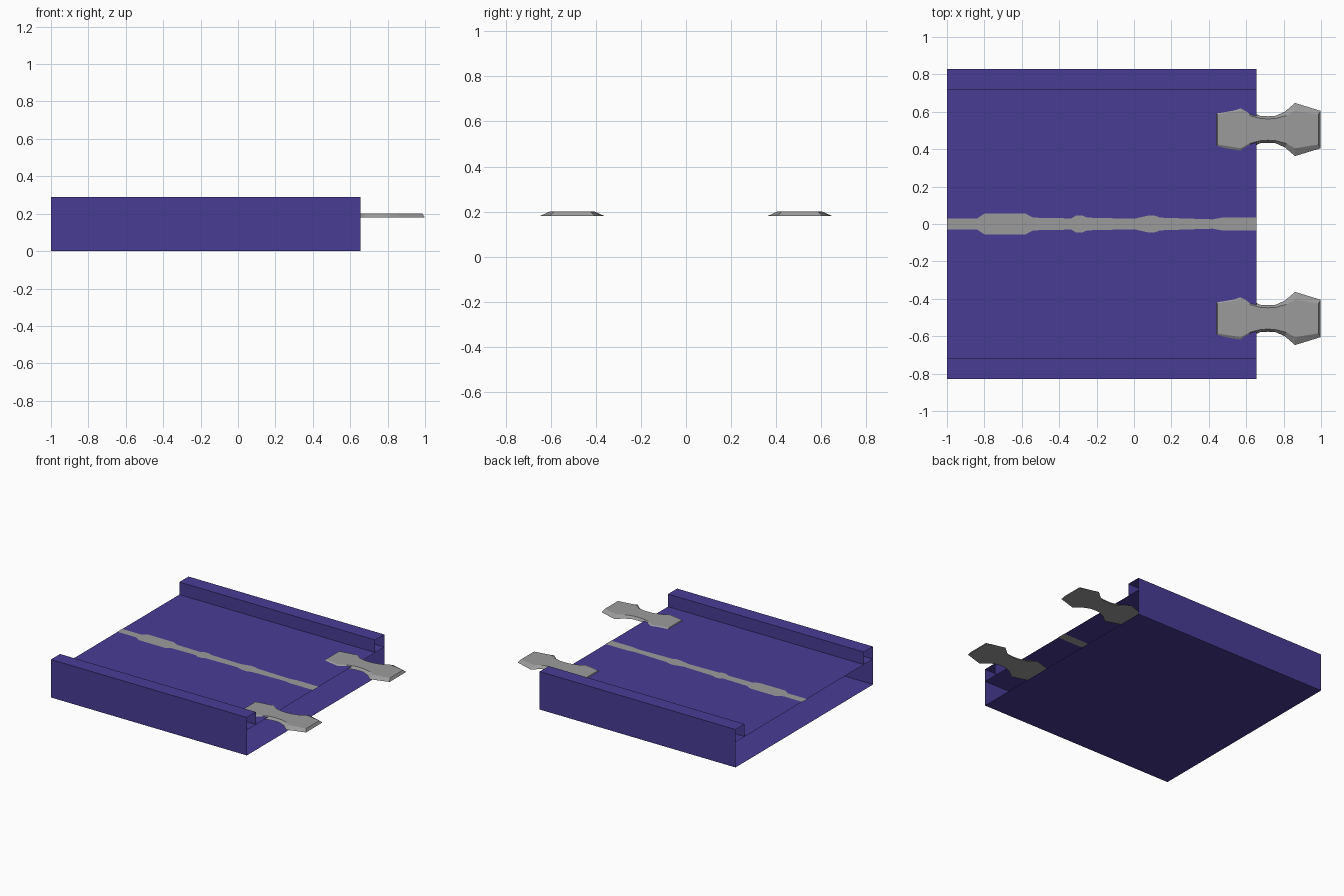
import bpy, bmesh

if "Cube" in bpy.data.objects:
    bpy.data.objects.remove(bpy.data.objects["Cube"])

X0, X1 = -1.0, 0.656      # length of the section
DECK = 0.194              # height of the deck


def material(name, rgb):
    m = bpy.data.materials.new(name)
    m.diffuse_color = (*rgb, 1)
    m.use_nodes = True
    m.node_tree.nodes["Principled BSDF"].inputs["Base Color"].default_value = m.diffuse_color
    return m


purple = material("purple plastic", (0.065, 0.045, 0.30))
grey = material("grey plastic", (0.33, 0.33, 0.33))


def make(name, verts, faces, mat):
    me = bpy.data.meshes.new(name)
    me.from_pydata(verts, [], faces)
    me.materials.append(mat)
    ob = bpy.data.objects.new(name, me)
    bpy.context.collection.objects.link(ob)
    return ob


def extrude_x(name, profile, closed=False):
    """Sweep a (y, z) profile along the section as an open-ended shell."""
    n = len(profile)
    verts = [(x, y, z) for x in (X0, X1) for y, z in profile]
    faces = [(i, i + n, (i + 1) % n + n, (i + 1) % n)
             for i in range(n if closed else n - 1)]
    return make(name, verts, faces, purple)


# Base tray: bottom, outer walls, rims and inner walls
W, R, H = 0.83, 0.72, 0.29
extrude_x("tray_shell", [(R, DECK), (R, H), (W, H), (W, 0),
                         (-W, 0), (-W, H), (-R, H), (-R, DECK)])

# Deck reaching under the rims to the outer walls
extrude_x("deck", [(-W, DECK), (W, DECK)])

# Centre stripe: (x, half width), visible from above and below the deck
stripe = [(X0, .029), (-.84, .029), (-.80, .056), (-.58, .056), (-.54, .034),
          (-.335, .03), (-.31, .045), (-.275, .045), (-.25, .034), (.0, .028),
          (.075, .045), (.11, .045), (.14, .034), (.42, .025), (.47, .034), (X1, .034)]
n = len(stripe)
for label, z in (("upper", DECK + 0.002), ("lower", DECK - 0.002)):
    make("centre_stripe_" + label,
         [(x, s * w, z) for s in (-1, 1) for x, w in stripe],
         [(i, i + 1, i + 1 + n, i + n) for i in range(n - 1)], grey)

# Connector clips: dog-bone with sloping edges, (offset, half width) of half
lower = [(0, .071), (.04, .073), (.09, .095), (.145, .142), (.282, .10)]
upper = [(0, .057), (.04, .059), (.10, .075), (.145, .10), (.27, .08)]


def outline(half):
    row = [(-u, w) for u, w in reversed(half[1:])] + half
    # inner half is cut slightly fuller by the deck
    return row


def clip(name, cy):
    cx = 0.716
    rings = []
    for half, z in ((lower, 0.181), (upper, 0.2)):
        row = outline(half)
        pts = row + [(u, -w) for u, w in reversed(row)]
        rings.append([(cx + u, cy + w, z) for u, w in pts])
    m = len(rings[0])
    k = m // 2
    faces = [(i, (i + 1) % m, (i + 1) % m + m, i + m) for i in range(m)]
    for base in (0, m):                      # top and bottom strips
        faces += [(base + i, base + i + 1, base + m - 2 - i, base + m - 1 - i)
                  for i in range(k - 1)]
    ob = make(name, rings[0] + rings[1], faces, grey)
    bm = bmesh.new()
    bm.from_mesh(ob.data)
    bmesh.ops.recalc_face_normals(bm, faces=bm.faces)
    bm.to_mesh(ob.data)
    bm.free()


clip("connector_clip_back", 0.505)
clip("connector_clip_front", -0.505)
